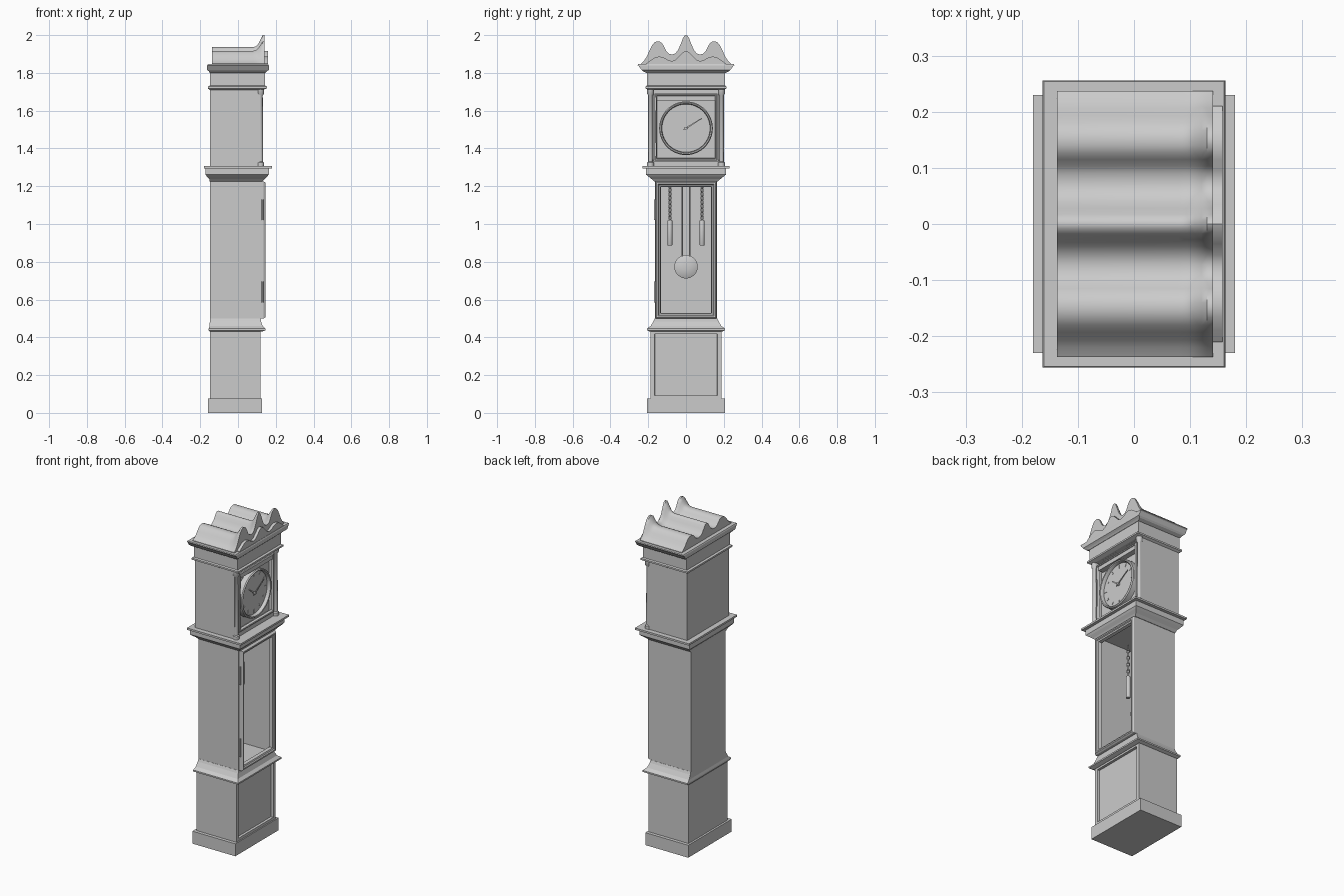
import bpy, bmesh, math
from math import sin, cos, pi
from mathutils import Vector

if "Cube" in bpy.data.objects:
    bpy.data.objects.remove(bpy.data.objects["Cube"])


def finish(name, bm, smooth=None):
    bmesh.ops.recalc_face_normals(bm, faces=bm.faces[:])
    me = bpy.data.meshes.new(name)
    bm.to_mesh(me)
    bm.free()
    ob = bpy.data.objects.new(name, me)
    bpy.context.collection.objects.link(ob)
    if smooth:
        bpy.ops.object.select_all(action='DESELECT')
        bpy.context.view_layer.objects.active = ob
        ob.select_set(True)
        bpy.ops.object.shade_smooth_by_angle(angle=math.radians(smooth))
    return ob


def skin(name, loops, ring=False, smooth=None):
    """Bridge equal point loops; cap the ends, or join last to first."""
    bm = bmesh.new()
    vs = [[bm.verts.new(p) for p in lp] for lp in loops]
    n = len(loops[0])
    pairs = list(zip(vs, vs[1:])) + ([(vs[-1], vs[0])] if ring else [])
    for a, b in pairs:
        for i in range(n):
            j = (i + 1) % n
            bm.faces.new((a[i], a[j], b[j], b[i]))
    if not ring:
        bm.faces.new(vs[0])
        bm.faces.new(vs[-1])
    return finish(name, bm, smooth)


def stack(name, rows):
    """Moulding from rectangles (x0, x1, half y, z)."""
    return skin(name, [[(a, -h, z), (b, -h, z), (b, h, z), (a, h, z)] for a, b, h, z in rows])


def box(name, x0, x1, y0, y1, z0, z1):
    return skin(name, [[(x0, y0, z), (x1, y0, z), (x1, y1, z), (x0, y1, z)] for z in (z0, z1)])


def frame(name, h, z0, z1, prof):
    """Picture frame facing +x from (inset, x) profile points."""
    return skin(name, [[(x, -h + i, z0 + i), (x, h - i, z0 + i), (x, h - i, z1 - i), (x, -h + i, z1 - i)]
                       for i, x in prof], ring=True)


def recessed(name, x0, x1, h, z0, z1, margin, depth):
    """Box with a sunk panel in its +x face."""
    bm = bmesh.new()
    bmesh.ops.create_cube(bm, size=1)
    for v in bm.verts:
        v.co = Vector((x0 + (v.co.x + .5) * (x1 - x0), v.co.y * 2 * h, z0 + (v.co.z + .5) * (z1 - z0)))
    bm.normal_update()
    f = [f for f in bm.faces if f.normal.x > .9]
    bmesh.ops.inset_region(bm, faces=f, thickness=margin)
    bmesh.ops.inset_region(bm, faces=f, thickness=.002, depth=-depth)
    return finish(name, bm)


def lathe(name, axis, c, rows, n=24, ring=False):
    """Turned part from (offset, radius) rows along x or z."""
    loops = []
    for o, r in rows:
        lp = []
        for k in range(n):
            u, v = r * cos(2 * pi * k / n), r * sin(2 * pi * k / n)
            d = (o, u, v) if axis == 'x' else (u, v, o)
            lp.append(tuple(c[i] + d[i] for i in range(3)))
        loops.append(lp)
    return skin(name, loops, ring, 35)


def wave(name, half, stations, base):
    """Solid under a mirrored height curve; stations are (x, height factor)."""
    pts = [(-y, h) for y, h in reversed(half)] + half[1:]
    loops = []
    for x, k in stations:
        loops.append([(x, y, base + .004 + h * k) for y, h in pts]
                     + [(x, pts[-1][0], base), (x, pts[0][0], base)])
    return skin(name, loops, smooth=40)


# plinth, lower case and its sloped moulding
stack('plinth', [(-.16, .127, .207, 0), (-.16, .127, .207, .075)])
recessed('lower_case', -.148, .12, .187, .07, .44, .03, .014)
stack('waist_moulding', [(-.15, .125, .19, .43), (-.155, .146, .207, .437), (-.155, .146, .207, .446),
                         (-.151, .13, .187, .46), (-.149, .122, .172, .485), (-.148, .12, .166, .5)])

# hollow trunk with open door frame
recessed('trunk', -.148, .12, .165, .44, 1.25, .032, .25)
frame('trunk_door', .162, .5, 1.225, [(0, .118), (0, .136), (.006, .145), (.014, .145), (.018, .139),
                                     (.026, .136), (.03, .118)])

# pendulum, chains and weights
for s in (-1, 1):
    lathe('pendulum_rod', 'z', (-.03, s * .021, 0), [(.82, .004), (1.22, .004)], 8)
    lathe('weight', 'z', (-.03, s * .085, 0), [(.886, .011), (.89, .013), (1.016, .013), (1.02, .011)], 20)
    for k in range(9):
        bpy.ops.mesh.primitive_torus_add(location=(-.03, s * .085, 1.032 + k * .021), major_radius=.009,
                                         minor_radius=.0028, major_segments=12, minor_segments=6,
                                         rotation=(pi / 2, 0, (k % 2) * pi / 2 + pi / 4))
        link = bpy.context.object
        link.name = 'chain_link'
        link.scale = (.85, 1.4, 1)
        bpy.ops.object.shade_smooth()
lathe('pendulum_bob', 'x', (-.03, 0, .774), [(-.014, .02), (-.009, .047), (-.002, .062), (.002, .062),
                                            (.009, .047), (.014, .02)], 40)

# hinges on the left edge of both doors
for z0, z1, x, y in ((.585, .695, .129, -.165), (1.02, 1.13, .129, -.165),
                     (1.36, 1.43, .126, -.16), (1.6, 1.67, .126, -.16)):
    lathe('hinge', 'z', (x, y, 0), [(z0, .005), (z1, .005)], 12)

# cornice between trunk and head
stack('middle_cornice', [(-.15, .13, .168, 1.225), (-.152, .14, .182, 1.238), (-.165, .155, .2, 1.252),
                         (-.172, .163, .212, 1.262), (-.172, .163, .212, 1.294), (-.18, .18, .23, 1.295),
                         (-.18, .18, .23, 1.306)])

# head, columns and dial door frame
recessed('head_case', -.148, .118, .2, 1.3, 1.74, .043, .03)
frame('dial_door', .167, 1.335, 1.69, [(0, .116), (0, .124), (.005, .128), (.01, .126), (.014, .112)])
box('dial_door_top_rail', .09, .122, -.153, .153, 1.655, 1.68)
for s in (-1, 1):
    lathe('column', 'z', (.12, s * .188, 0), [(1.305, .018), (1.325, .018), (1.33, .012), (1.68, .011),
                                             (1.69, .018), (1.72, .018)], 20)

# dial, bezel, hour marks and hands
C = (0, 0, 1.507)
lathe('dial', 'x', C, [(.085, .138), (.106, .138)], 64)
lathe('bezel', 'x', C, [(.09, .142), (.122, .142), (.128, .137), (.126, .131), (.118, .127), (.1, .127)], 64, True)


def dial_bar(name, ang, r0, r1, w, x):
    d, n = Vector((0, sin(ang), cos(ang))), Vector((0, cos(ang), -sin(ang)))
    o = Vector(C)
    skin(name, [[o + d * r + n * t + Vector((q, 0, 0)) for r, t in ((r0, -w), (r0, w), (r1, w * .6), (r1, -w * .6))]
                for q in (x, x + .003)])


for k in range(12):
    dial_bar('hour_mark', k * pi / 6, .1, .12, .004, .105)
dial_bar('hour_hand', math.radians(-52), -.012, .065, .005, .109)
dial_bar('minute_hand', math.radians(58), -.015, .1, .004, .113)
lathe('hand_pin', 'x', C, [(.1, .008), (.119, .007)], 16)

# frieze and top cornice
stack('frieze', [(-.15, .13, .2, 1.71), (-.16, .153, .214, 1.718), (-.16, .153, .214, 1.728),
                 (-.149, .142, .207, 1.733), (-.149, .142, .207, 1.81)])
stack('top_cornice', [(-.15, .144, .21, 1.8), (-.154, .152, .228, 1.808), (-.163, .163, .236, 1.816),
                      (-.163, .163, .25, 1.836), (-.163, .163, .256, 1.84), (-.16, .16, .254, 1.846)])

# waved roof that sweeps up into the pediment, with a lower board in front
roof = [(0, .152), (.008, .149), (.017, .134), (.028, .105), (.04, .077), (.055, .056), (.072, .049),
        (.09, .053), (.103, .066), (.115, .09), (.127, .11), (.14, .118), (.153, .119), (.167, .113),
        (.18, .097), (.193, .071), (.207, .04), (.22, .019), (.237, .002)]
wave('roof', roof, [(-.137, .58), (.08, .58), (.095, .61), (.108, .7), (.12, .86), (.13, 1), (.141, 1)], 1.844)
board = [(0, .068), (.015, .062), (.035, .042), (.055, .022), (.075, .014), (.095, .02), (.115, .032),
         (.14, .039), (.165, .034), (.19, .017), (.21, .002)]
wave('pediment_board', board, [(.14, 1), (.158, 1)], 1.844)
